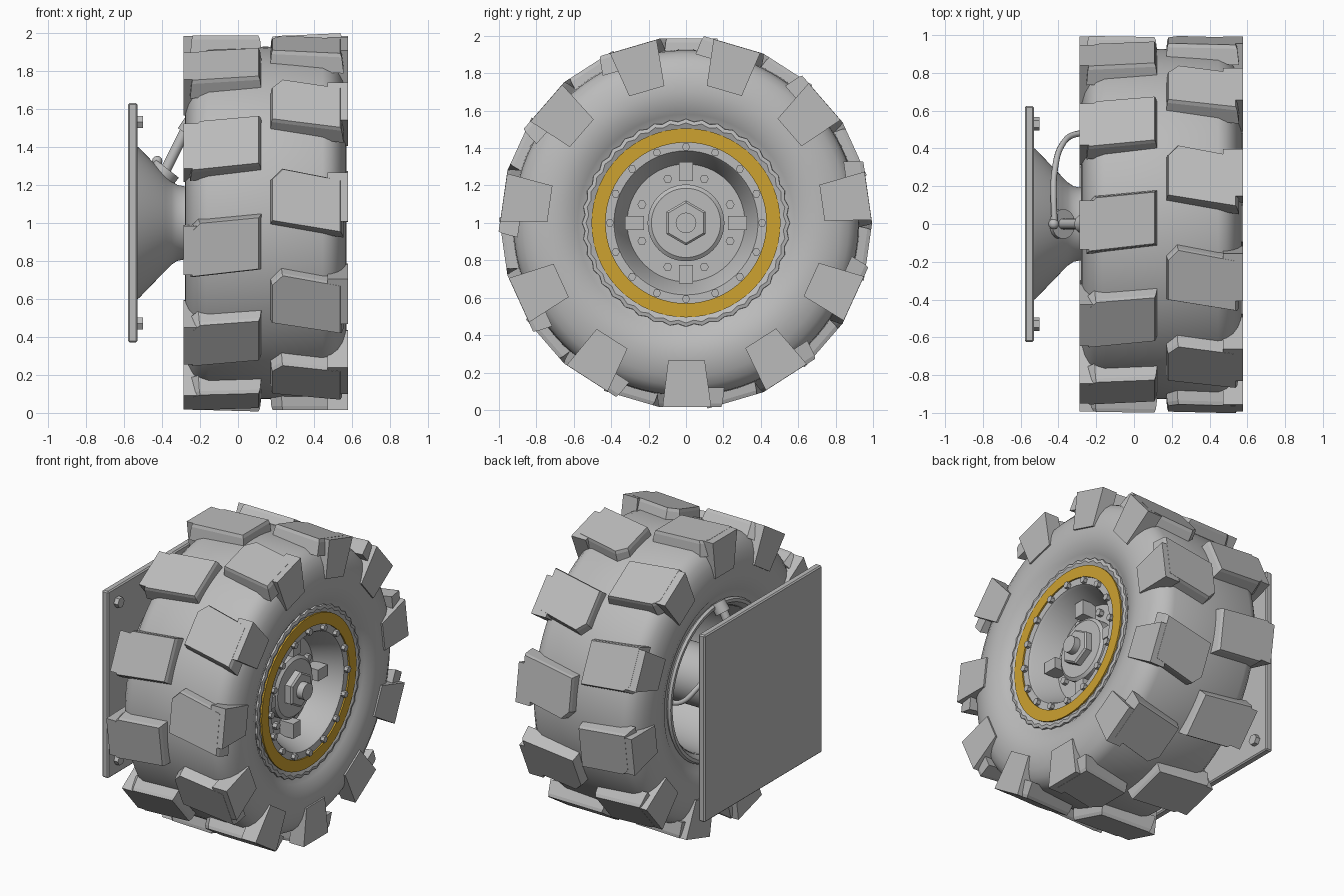
import bpy, bmesh, math
from mathutils import Vector, Matrix

if "Cube" in bpy.data.objects:
    bpy.data.objects.remove(bpy.data.objects["Cube"])

CZ = 1.0        # wheel axle height; the axle runs along x
LUGS = 11


def material(name, rgb):
    m = bpy.data.materials.new(name)
    m.diffuse_color = (*rgb, 1)
    m.use_nodes = True
    m.node_tree.nodes["Principled BSDF"].inputs["Base Color"].default_value = m.diffuse_color
    return m


GREY = material("grey", (0.5, 0.5, 0.5))
GOLD = material("gold", (0.61, 0.36, 0.03))


def finish(name, bm, mat=GREY, smooth=None):
    bmesh.ops.remove_doubles(bm, verts=bm.verts, dist=1e-5)
    bmesh.ops.recalc_face_normals(bm, faces=bm.faces)
    me = bpy.data.meshes.new(name)
    bm.to_mesh(me)
    bm.free()
    me.materials.append(mat)
    ob = bpy.data.objects.new(name, me)
    bpy.context.collection.objects.link(ob)
    if smooth:
        bpy.ops.object.select_all(action='DESELECT')
        bpy.context.view_layer.objects.active = ob
        ob.select_set(True)
        bpy.ops.object.shade_smooth_by_angle(angle=math.radians(smooth))
    return ob


def polar(x, r, a):
    return Vector((x, r * math.cos(a), CZ + r * math.sin(a)))


def lathe(name, profile, n=64, mat=GREY, closed=True, smooth=35, wave=0.0):
    """Spin an (x, r) profile around the axle."""
    bm = bmesh.new()
    rings = []
    for i in range(n):
        a = 2 * math.pi * i / n
        k = 1 - wave * (i % 2)
        rings.append([bm.verts.new(polar(x, r * k, a)) for x, r in profile])
    m = len(profile)
    for i in range(n):
        p, q = rings[i], rings[(i + 1) % n]
        for j in range(m if closed else m - 1):
            k = (j + 1) % m
            if profile[j][1] == 0 and profile[k][1] == 0:
                continue
            bm.faces.new((p[j], p[k], q[k], q[j]))
    return finish(name, bm, mat, smooth)


def loft(bm, sections):
    """Skin a stack of equal-length loops and cap both ends."""
    loops = [[bm.verts.new(v) for v in s] for s in sections]
    n = len(loops[0])
    for a, b in zip(loops, loops[1:]):
        for i in range(n):
            bm.faces.new((a[i], a[(i + 1) % n], b[(i + 1) % n], b[i]))
    bm.faces.new(loops[0])
    bm.faces.new(loops[-1])


def prism(bm, start, end, r, n, phase=0.0):
    """Round or hexagonal bar between two points."""
    d = Vector(end) - Vector(start)
    rot = d.to_track_quat('Z', 'Y').to_matrix()
    ring = [rot @ Vector((r * math.cos(phase + 2 * math.pi * i / n),
                          r * math.sin(phase + 2 * math.pi * i / n), 0)) for i in range(n)]
    loft(bm, [[Vector(p) + v for v in ring] for p in (start, end)])


def box(bm, lo, hi, mat=Matrix()):
    c = [(lo[k] + hi[k]) / 2 for k in range(3)]
    s = [hi[k] - lo[k] for k in range(3)]
    bmesh.ops.create_cube(bm, size=1, matrix=mat @ Matrix.Translation(c) @ Matrix.Diagonal((*s, 1)))


# ---- tyre carcass, symmetric about its middle plane
MID = 0.145
half = [(0.30, 0.922), (0.345, 0.905), (0.38, 0.87), (0.405, 0.82), (0.42, 0.76),
        (0.425, 0.70), (0.415, 0.64), (0.39, 0.58), (0.365, 0.545), (0.355, 0.47)]
lathe("tyre", [(MID - d, r) for d, r in reversed(half)] + [(MID, 0.927)]
      + [(MID + d, r) for d, r in half], n=96, smooth=50)
lathe("bead_ring", [(0.46, 0.50), (0.46, 0.56), (0.525, 0.555), (0.53, 0.535), (0.515, 0.50)],
      n=80, smooth=20, wave=0.025)


# ---- tread blocks and shoulder lugs
def tread(name, outline, a0, face, root):
    bm = bmesh.new()
    cx = sum(p[0] for p in outline) / len(outline)
    ct = sum(p[1] for p in outline) / len(outline)
    for i in range(LUGS):
        a = a0 + 2 * math.pi * i / LUGS
        out = Vector((0, math.cos(a), math.sin(a)))
        tan = Vector((0, math.sin(a), -math.cos(a)))

        def at(x, t, r):
            return Vector((x, 0, CZ)) + tan * t + out * r

        # chamfered block on the crown
        loft(bm, [[at(cx + (x - cx) * s, ct + (t - ct) * s, r) for x, t in outline]
                  for s, r in ((1.08, 0.88), (1.03, 0.965), (0.99, 0.985))])
        # tapered lug reaching down the sidewall
        trap = [(-0.135, 0.984), (0.125, 0.984), (0.095, 0.735), (-0.10, 0.735)]
        loft(bm, [[at(x, t, r) for t, r in trap] for x in (root, face)])
    finish(name, bm)


tread("outer_tread", [(0.18, -0.13), (0.18, 0.09), (0.235, 0.145), (0.54, 0.085), (0.54, -0.19)],
      -math.pi / 2, 0.578, 0.47)
tread("inner_tread", [(0.11, -0.105), (0.11, 0.17), (-0.20, 0.14), (-0.24, 0.10), (-0.24, -0.145)],
      -math.pi / 2 + math.pi / LUGS, -0.288, -0.18)

# ---- rim: deep dish in front, open barrel behind
lathe("rim", [(0.34, 0), (0.34, 0.315), (0.505, 0.375), (0.52, 0.385), (0.52, 0.44), (0.49, 0.47),
              (-0.20, 0.50), (-0.235, 0.53), (-0.25, 0.52), (-0.25, 0.50), (-0.20, 0.465),
              (0.28, 0.42), (0.30, 0)], closed=False)
lathe("trim_ring", [(0.48, 0.43), (0.53, 0.43), (0.53, 0.505), (0.48, 0.505)], mat=GOLD)

# ---- hub with axle nut
lathe("hub", [(0.33, 0), (0.33, 0.205), (0.41, 0.205), (0.425, 0.185), (0.425, 0)], closed=False)
bm = bmesh.new()
hexes = []
for x, r in ((0.41, 0.12), (0.465, 0.12), (0.475, 0.108)):
    hexes.append([polar(x, r, math.pi / 2 + i * math.pi / 3) for i in range(6)])
loft(bm, hexes)
finish("axle_nut", bm)
bm = bmesh.new()
prism(bm, (0.46, 0, CZ), (0.52, 0, CZ), 0.055, 24)
finish("axle_end", bm, smooth=35)

# ---- four drive blocks around the hub
bm = bmesh.new()
for i in range(4):
    m = Matrix.Translation((0, 0, CZ)) @ Matrix.Rotation(i * math.pi / 2, 4, 'X')
    box(bm, (0.32, 0.225, -0.038), (0.44, 0.325, 0.038), m)
finish("drive_blocks", bm)

# ---- bolts on the rim flange and the wheel disc
bm = bmesh.new()
for count, r, a0, x0, x1, size in ((16, 0.407, 0, 0.51, 0.545, 0.022),
                                   (8, 0.255, math.pi / 8, 0.33, 0.37, 0.024)):
    for i in range(count):
        a = a0 + 2 * math.pi * i / count
        prism(bm, polar(x0, r, a), polar(x1, r, a), size, 6)
finish("wheel_bolts", bm)

# ---- mounting plate with corner bolts
bm = bmesh.new()
box(bm, (-0.578, -0.625, CZ - 0.63), (-0.53, 0.625, CZ + 0.63))
bmesh.ops.bevel(bm, geom=bm.edges[:], offset=0.008, segments=1, affect='EDGES')
finish("mounting_plate", bm)
bm = bmesh.new()
for sy in (-1, 1):
    for sz in (-1, 1):
        prism(bm, (-0.535, sy * 0.53, CZ + sz * 0.53), (-0.50, sy * 0.53, CZ + sz * 0.53), 0.036, 6)
finish("plate_bolts", bm)

# ---- flared axle housing
lathe("axle_housing", [(-0.535, 0), (-0.535, 0.405), (-0.52, 0.395), (-0.38, 0.25), (-0.35, 0.22),
                       (-0.32, 0.20), (-0.28, 0.192), (0.31, 0.19), (0.31, 0)], closed=False)

# ---- valve fitting on the housing with a rod up to the rim
bm = bmesh.new()
base = Vector((-0.385, 0, 1.27))
prism(bm, base - Vector((0.02, 0, 0.025)), base + Vector((0.012, 0, 0.016)), 0.078, 24)
prism(bm, base, (-0.26, 0, 1.52), 0.028, 16)
prism(bm, (-0.275, 0, 1.47), (-0.235, 0, 1.53), 0.05, 12)
bmesh.ops.create_icosphere(bm, subdivisions=2, radius=0.028,
                           matrix=Matrix.Translation((-0.425, 0, 1.325)))
finish("valve_fitting", bm, smooth=35)

# ---- curved air hose
cu = bpy.data.curves.new("air_hose", 'CURVE')
cu.dimensions = '3D'
cu.bevel_depth = 0.016
cu.bevel_resolution = 2
cu.resolution_u = 6
cu.use_fill_caps = True
pts = [(-0.42, 0.0, 1.325), (-0.425, 0.14, 1.31), (-0.42, 0.28, 1.25),
       (-0.38, 0.42, 1.15), (-0.31, 0.475, 1.06), (-0.20, 0.475, 1.02)]
sp = cu.splines.new('BEZIER')
sp.bezier_points.add(len(pts) - 1)
for b, p in zip(sp.bezier_points, pts):
    b.co = p
    b.handle_left_type = b.handle_right_type = 'AUTO'
cu.materials.append(GREY)
bpy.context.collection.objects.link(bpy.data.objects.new("air_hose", cu))
